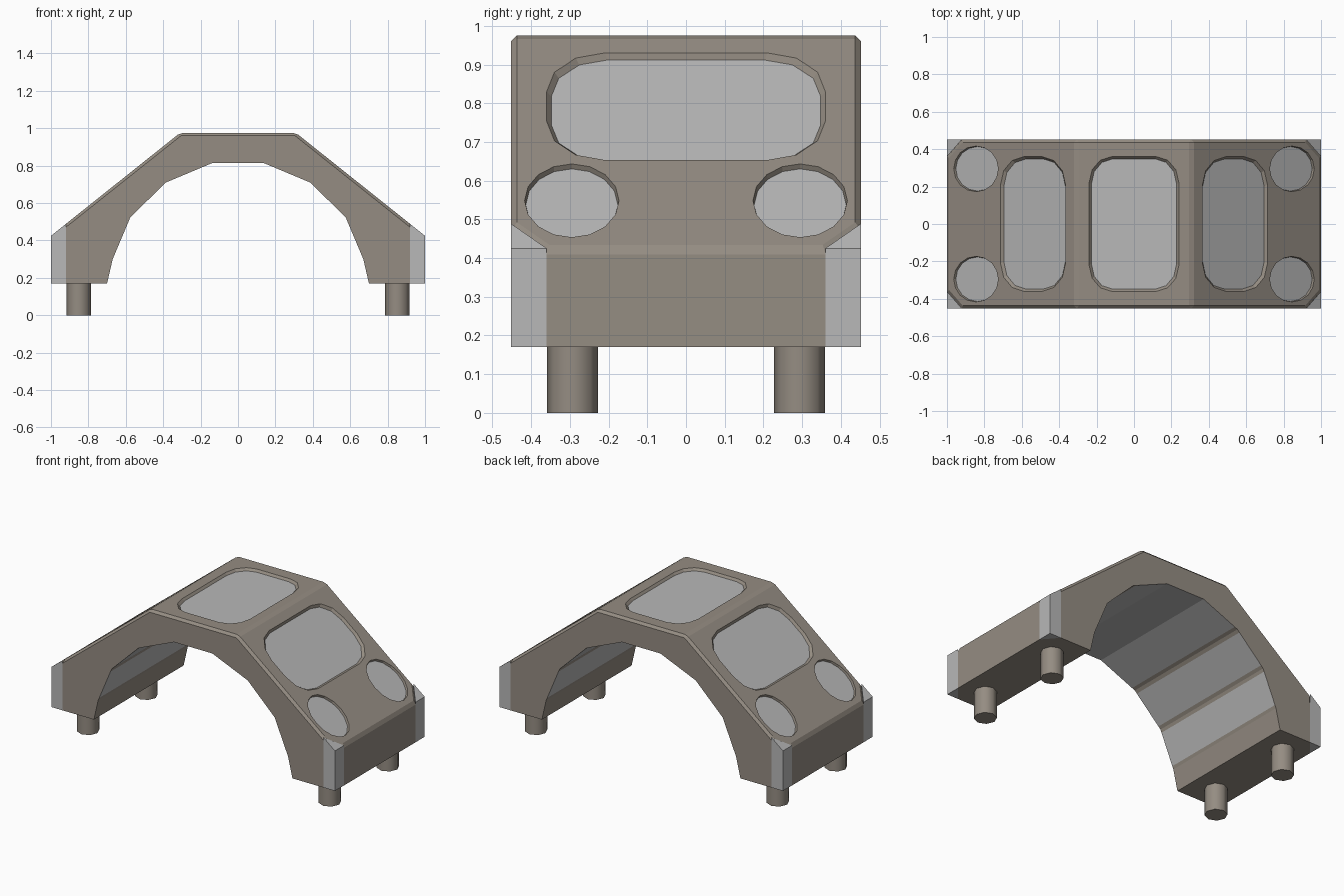
import bpy, bmesh, math
from mathutils import Vector

if "Cube" in bpy.data.objects:
    bpy.data.objects.remove(bpy.data.objects["Cube"], do_unlink=True)


def material(name, rgb):
    m = bpy.data.materials.new(name)
    m.use_nodes = True
    m.diffuse_color = (*rgb, 1)
    m.node_tree.nodes["Principled BSDF"].inputs["Base Color"].default_value = (*rgb, 1)
    return m


STONE = material("warm grey", (0.30, 0.265, 0.225))
LIGHT = material("light grey", (0.48, 0.48, 0.48))
HALF = 0.452            # half depth of the body
LOW, SHOULDER, TOP = 0.17, 0.425, 0.975


def make_object(name, bm):
    mesh = bpy.data.meshes.new(name)
    bmesh.ops.recalc_face_normals(bm, faces=bm.faces)
    bm.to_mesh(mesh)
    bm.free()
    mesh.materials.append(STONE)
    mesh.materials.append(LIGHT)
    ob = bpy.data.objects.new(name, mesh)
    bpy.context.collection.objects.link(ob)
    return ob


# Arch profile: each underside point carries the colour of the segment after it
arch = [(0.70, LOW), (0.67, 0.30), (0.575, 0.525), (0.385, 0.71), (0.135, 0.815)]


def underside():
    pts = []
    for i, (a, b) in enumerate(zip(arch, arch[1:])):
        a, b = Vector(a), Vector(b)
        pts.append((a, 0))
        if i > 0:
            pts.append((a.lerp(b, 0.08), 1))
            if i < 3:
                pts.append((a.lerp(b, 0.92), 0))
    pts.append((Vector(arch[-1]), 1))
    mirrored = [(Vector((-p.x, p.y)), pts[i - 1][1]) for i, (p, c) in enumerate(pts)]
    return pts + mirrored[::-1]


def extruded_arch():
    bm = bmesh.new()
    inner = underside()
    outer = [(-1, LOW), (-1, SHOULDER), (-0.31, TOP), (0.31, TOP), (1, SHOULDER), (1, LOW)]
    outline = [(p.x, p.y, c) for p, c in inner] + [(x, z, 0) for x, z in outer]
    front = [bm.verts.new((x, -HALF, z)) for x, z, c in outline]
    back = [bm.verts.new((x, HALF, z)) for x, z, c in outline]
    bm.faces.new(front)
    bm.faces.new(back[::-1])
    for i, (x, z, c) in enumerate(outline):
        j = (i + 1) % len(outline)
        f = bm.faces.new((front[i], back[i], back[j], front[j]))
        f.material_index = c if i < len(inner) - 1 else 0
    return bm


def cut_corner(bm, sx, sy, keep_corner):
    geom = bm.verts[:] + bm.edges[:] + bm.faces[:]
    res = bmesh.ops.bisect_plane(bm, geom=geom, dist=1e-5,
                                 plane_co=(0.92 * sx, HALF * sy, 0),
                                 plane_no=(0.092 * sx, 0.08 * sy, 0),
                                 clear_outer=not keep_corner, clear_inner=keep_corner)
    edges = [e for e in res["geom_cut"] if isinstance(e, bmesh.types.BMEdge)]
    bmesh.ops.holes_fill(bm, edges=edges, sides=0)


corners = [(sx, sy) for sx in (-1, 1) for sy in (-1, 1)]

# Main body with clipped corners and a fine bevel around the upper rim
bm = extruded_arch()
for sx, sy in corners:
    cut_corner(bm, sx, sy, False)
bmesh.ops.recalc_face_normals(bm, faces=bm.faces)
rim = [e for e in bm.edges if min(v.co.z for v in e.verts) > SHOULDER - 0.01
       and len(e.link_faces) == 2 and e.calc_face_angle() > 0.3
       and all(max(abs(v.co.y) / HALF, abs(v.co.x), v.co.z / TOP) > 0.93 for v in e.verts)
       and all(f.normal.z > -0.1 for f in e.link_faces)]
bmesh.ops.bevel(bm, geom=rim, offset=0.015, segments=1, affect='EDGES')
body = make_object("arch_body", bm)

# Light corner posts fill the clipped corners
for sx, sy in corners:
    bm = extruded_arch()
    cut_corner(bm, sx, sy, True)
    for f in bm.faces:
        f.material_index = 1
    make_object("corner_post_" + ("left" if sx > 0 else "right")
                + ("_front" if sy < 0 else "_back"), bm)


# Recessed panels: tapered cutters whose floor is light
def rounded_rect(a, b, ra, rb, steps):
    pts = []
    for q, (sa, sb) in enumerate(((1, 1), (-1, 1), (-1, -1), (1, -1))):
        for k in range(steps + 1):
            t = math.pi / 2 * (q + k / steps)
            pts.append((sa * (a - ra) + ra * math.cos(t), sb * (b - rb) + rb * math.sin(t)))
    return pts


def ellipse(a, b, n):
    return [(a * math.cos(2 * math.pi * k / n), b * math.sin(2 * math.pi * k / n)) for k in range(n)]


def cutter(centre, u, pts, depth=0.014, taper=0.012):
    u, v = Vector(u).normalized(), Vector((0, 1, 0))
    n = u.cross(v)
    amax, bmax = max(p[0] for p in pts), max(p[1] for p in pts)
    bm = bmesh.new()
    rings = []
    for h, inset in ((-depth, taper), (depth, -taper)):
        rings.append([bm.verts.new(Vector(centre) + u * a * (1 - inset / amax)
                                   + v * b * (1 - inset / bmax) + n * h) for a, b in pts])
    lower, upper = rings
    bm.faces.new(lower[::-1]).material_index = 1
    bm.faces.new(upper)
    for i in range(len(pts)):
        j = (i + 1) % len(pts)
        bm.faces.new((lower[i], lower[j], upper[j], upper[i]))
    ob = make_object("panel_cutter", bm)
    ob.hide_render = True
    return ob


def on_slope(x):
    return TOP - (x - 0.31) * (TOP - SHOULDER) / 0.69


cutters = [cutter((0, 0, TOP), (1, 0, 0), rounded_rect(0.24, 0.36, 0.12, 0.14, 3))]
for s in (-1, 1):
    slope = (0.69, 0, -s * (TOP - SHOULDER))
    cutters.append(cutter((s * 0.54, 0, on_slope(0.54)), slope,
                          rounded_rect(0.222, 0.36, 0.16, 0.15, 3)))
    for y in (-0.295, 0.295):
        cutters.append(cutter((s * 0.845, y, on_slope(0.845)), slope,
                              ellipse(0.152, 0.122, 16), taper=0.003))
for c in cutters:
    mod = body.modifiers.new("recess", 'BOOLEAN')
    mod.operation, mod.solver, mod.object = 'DIFFERENCE', 'EXACT', c
bpy.context.view_layer.update()
result = bpy.data.meshes.new_from_object(body.evaluated_get(bpy.context.evaluated_depsgraph_get()))
body.modifiers.clear()
body.data = result
for c in cutters:
    bpy.data.objects.remove(c, do_unlink=True)

# Round feet
for sx, sy in corners:
    bpy.ops.mesh.primitive_cylinder_add(vertices=8, radius=0.066, depth=0.18,
                                        location=(0.852 * sx, 0.293 * sy, 0.09))
    foot = bpy.context.object
    foot.name = "foot_" + ("left" if sx > 0 else "right") + ("_front" if sy < 0 else "_back")
    foot.data.materials.append(STONE)
    bpy.ops.object.shade_smooth_by_angle(angle=math.radians(50))
